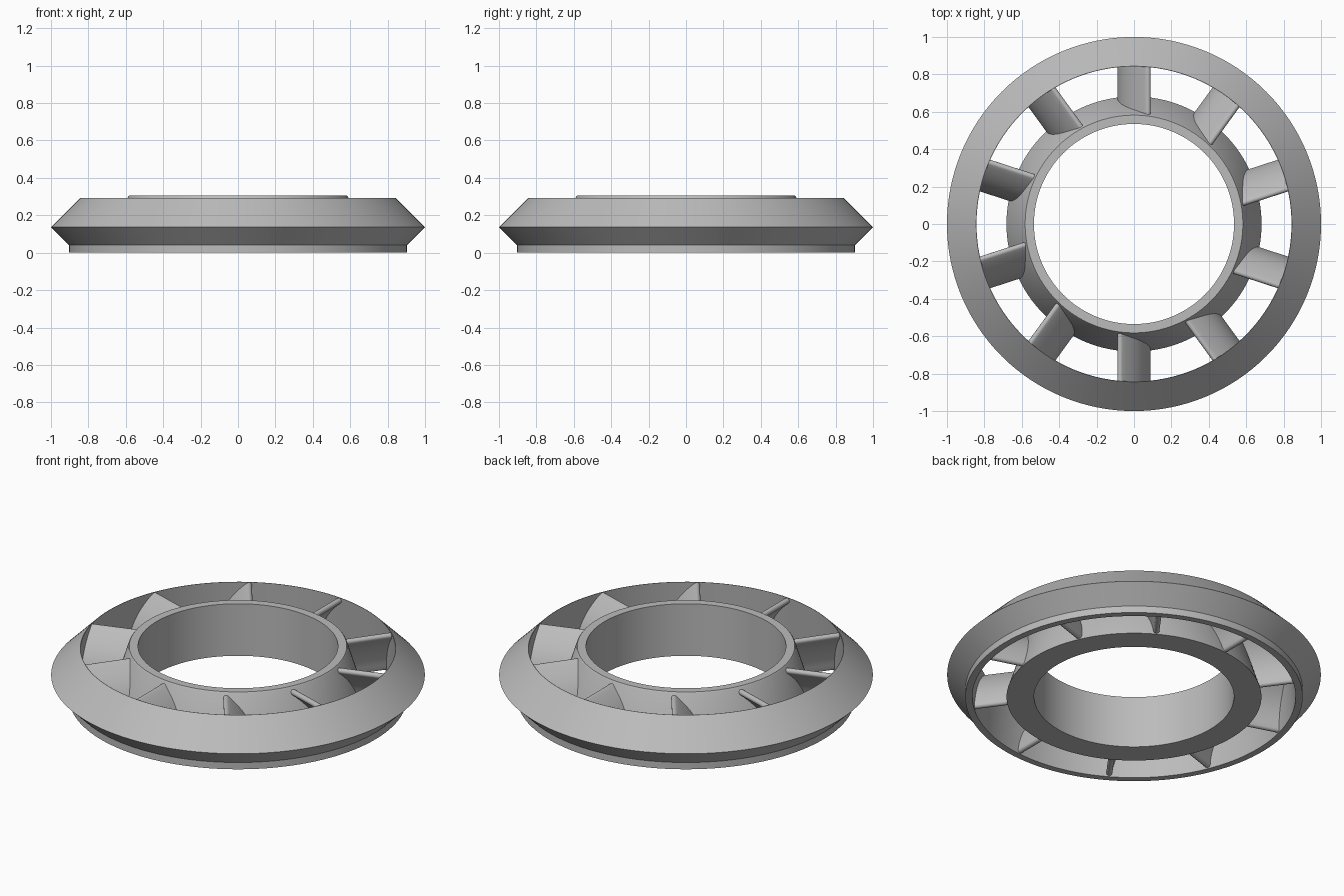
import bpy, bmesh, math
from mathutils import Vector
from mathutils.geometry import interpolate_bezier

SEGMENTS = 128
VANES = 10

cube = bpy.data.objects.get("Cube")
if cube:
    bpy.data.objects.remove(cube, do_unlink=True)

grey = bpy.data.materials.new("plain grey")
grey.use_nodes = True
colour = (0.5, 0.5, 0.5, 1)
grey.diffuse_color = colour
grey.node_tree.nodes["Principled BSDF"].inputs["Base Color"].default_value = colour


def finish(bm, name):
    """Turn a bmesh into a smooth object with crisp edges."""
    bmesh.ops.recalc_face_normals(bm, faces=bm.faces)
    mesh = bpy.data.meshes.new(name)
    bm.to_mesh(mesh)
    bm.free()
    mesh.materials.append(grey)
    obj = bpy.data.objects.new(name, mesh)
    bpy.context.collection.objects.link(obj)
    bpy.ops.object.select_all(action='DESELECT')
    obj.select_set(True)
    bpy.context.view_layer.objects.active = obj
    bpy.ops.object.shade_smooth_by_angle(angle=math.radians(30))
    return obj


def revolve(name, profile):
    """Spin a closed (radius, height) profile around the z axis."""
    bm = bmesh.new()
    rings = []
    for i in range(SEGMENTS):
        a = math.tau * i / SEGMENTS
        rings.append([bm.verts.new((r * math.cos(a), r * math.sin(a), z)) for r, z in profile])
    n = len(profile)
    for i in range(SEGMENTS):
        here, there = rings[i], rings[(i + 1) % SEGMENTS]
        for j in range(n):
            k = (j + 1) % n
            bm.faces.new((here[j], there[j], there[k], here[k]))
    return finish(bm, name)


# Outer rim with a sharp belt and knife-edged top
RIM_TOP, RIM_BOTTOM, RIM_HEIGHT = 0.842, 0.865, 0.293
revolve("outer_rim", [(0.903, 0), (0.903, 0.04), (1, 0.137),
                      (RIM_TOP + 0.002, RIM_HEIGHT), (RIM_TOP, RIM_HEIGHT), (RIM_BOTTOM, 0)])

# Tapered hub with a straight bore
revolve("hub", [(0.535, 0), (0.682, 0), (0.588, 0.299), (0.582, 0.307), (0.535, 0.307)])


def vane_section(half):
    """Curved vane outline in (x, z), with rounded ends."""
    path = interpolate_bezier(Vector((0.073, 0.274)), Vector((-0.01, 0.205)),
                              Vector((-0.063, 0.13)), Vector((-0.073, 0.022)), 14)
    path = [Vector((p[0], p[1])) for p in path]
    left, right = [], []
    for i, p in enumerate(path):
        d = (path[min(i + 1, len(path) - 1)] - path[max(i - 1, 0)]).normalized()
        side = Vector((-d.y, d.x)) * half
        left.append(p + side)
        right.append(p - side)

    def cap(centre, start):
        arm = start - centre
        out = []
        for i in range(1, 8):
            a = -math.pi * i / 8
            out.append(centre + Vector((arm.x * math.cos(a) - arm.y * math.sin(a),
                                        arm.x * math.sin(a) + arm.y * math.cos(a))))
        return out

    return left + cap(path[-1], left[-1]) + right[::-1] + cap(path[0], right[0])


# Vanes reach from inside the hub wall to the inner face of the rim
bm = bmesh.new()
inner, outer = [], []
for x, z in vane_section(0.016):
    wall = RIM_BOTTOM + (RIM_TOP - RIM_BOTTOM) * z / RIM_HEIGHT + 0.001
    inner.append(bm.verts.new((x, math.sqrt(0.56 ** 2 - x * x), z)))
    outer.append(bm.verts.new((x, math.sqrt(wall ** 2 - x * x), z)))
bm.faces.new(inner)
bm.faces.new(outer[::-1])
count = len(inner)
for i in range(count):
    j = (i + 1) % count
    bm.faces.new((inner[i], outer[i], outer[j], inner[j]))
vane = finish(bm, "vane_1")
for i in range(1, VANES):
    copy = bpy.data.objects.new(f"vane_{i + 1}", vane.data)
    copy.rotation_euler.z = math.tau * i / VANES
    bpy.context.collection.objects.link(copy)
